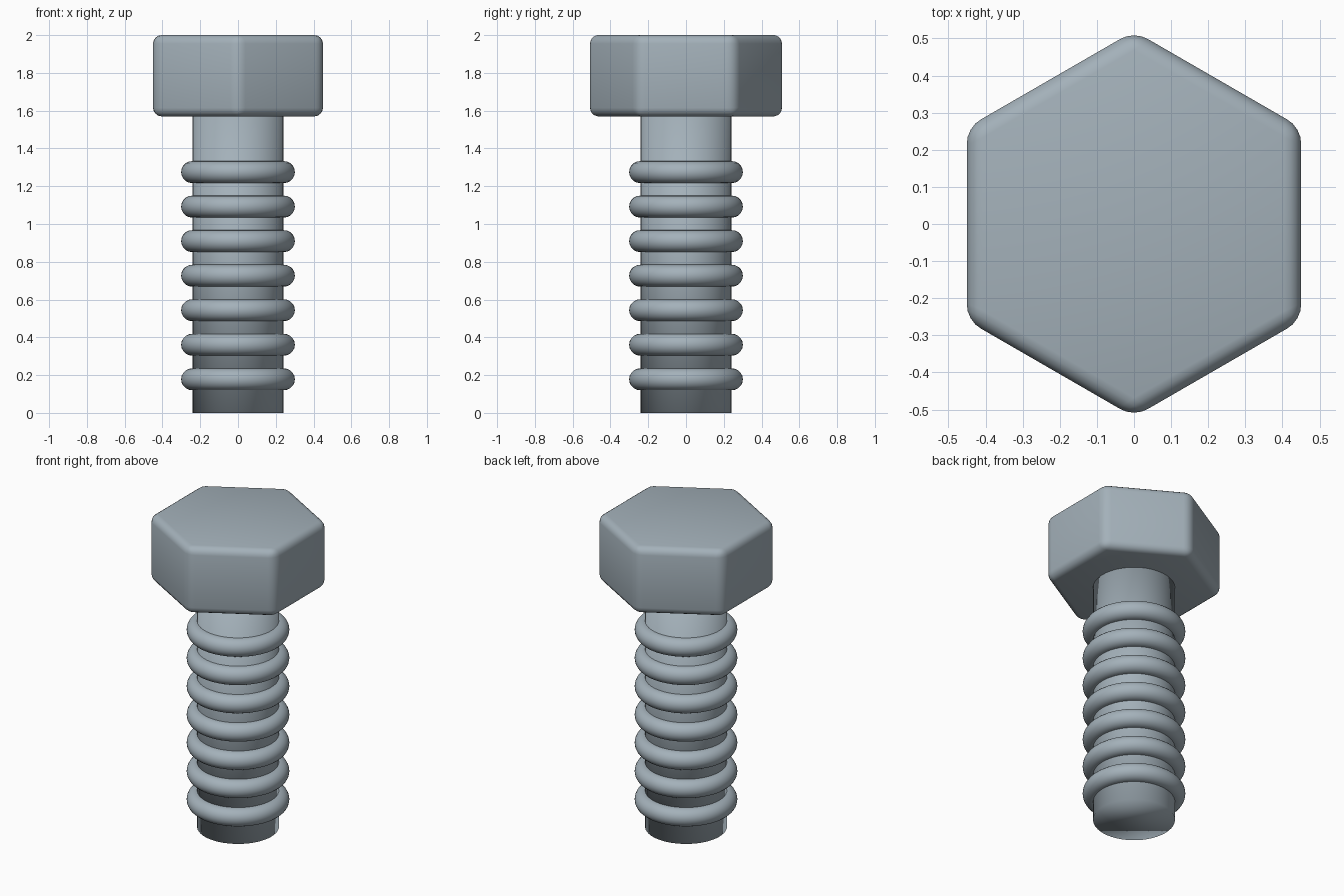
import bpy
import math

if "Cube" in bpy.data.objects:
    bpy.data.objects.remove(bpy.data.objects["Cube"])

steel = bpy.data.materials.new("blue_grey_steel")
steel.diffuse_color = (0.37, 0.44, 0.49, 1)
steel.use_nodes = True
steel.node_tree.nodes["Principled BSDF"].inputs["Base Color"].default_value = steel.diffuse_color


def finish(name):
    ob = bpy.context.object
    ob.name = name
    ob.data.materials.append(steel)
    bpy.ops.object.shade_smooth()
    return ob


# Hexagonal head: points along y, softly rounded edges
bpy.ops.mesh.primitive_cylinder_add(vertices=6, radius=0.52, depth=0.43,
                                    location=(0, 0, 1.785))
head = finish("hex_head")
bevel = head.modifiers.new("rounded_edges", "BEVEL")
bevel.width = 0.045
bevel.segments = 4

# Shaft, fully smooth shaded
bpy.ops.mesh.primitive_cylinder_add(vertices=48, radius=0.24, depth=1.6,
                                    location=(0, 0, 0.8))
finish("shaft")

# Seven evenly spaced thread rings
for i in range(7):
    bpy.ops.mesh.primitive_torus_add(major_radius=0.243, minor_radius=0.058,
                                     major_segments=64, minor_segments=20,
                                     location=(0, 0, 0.178 + i * 0.1828))
    finish(f"thread_ring_{i + 1}")
